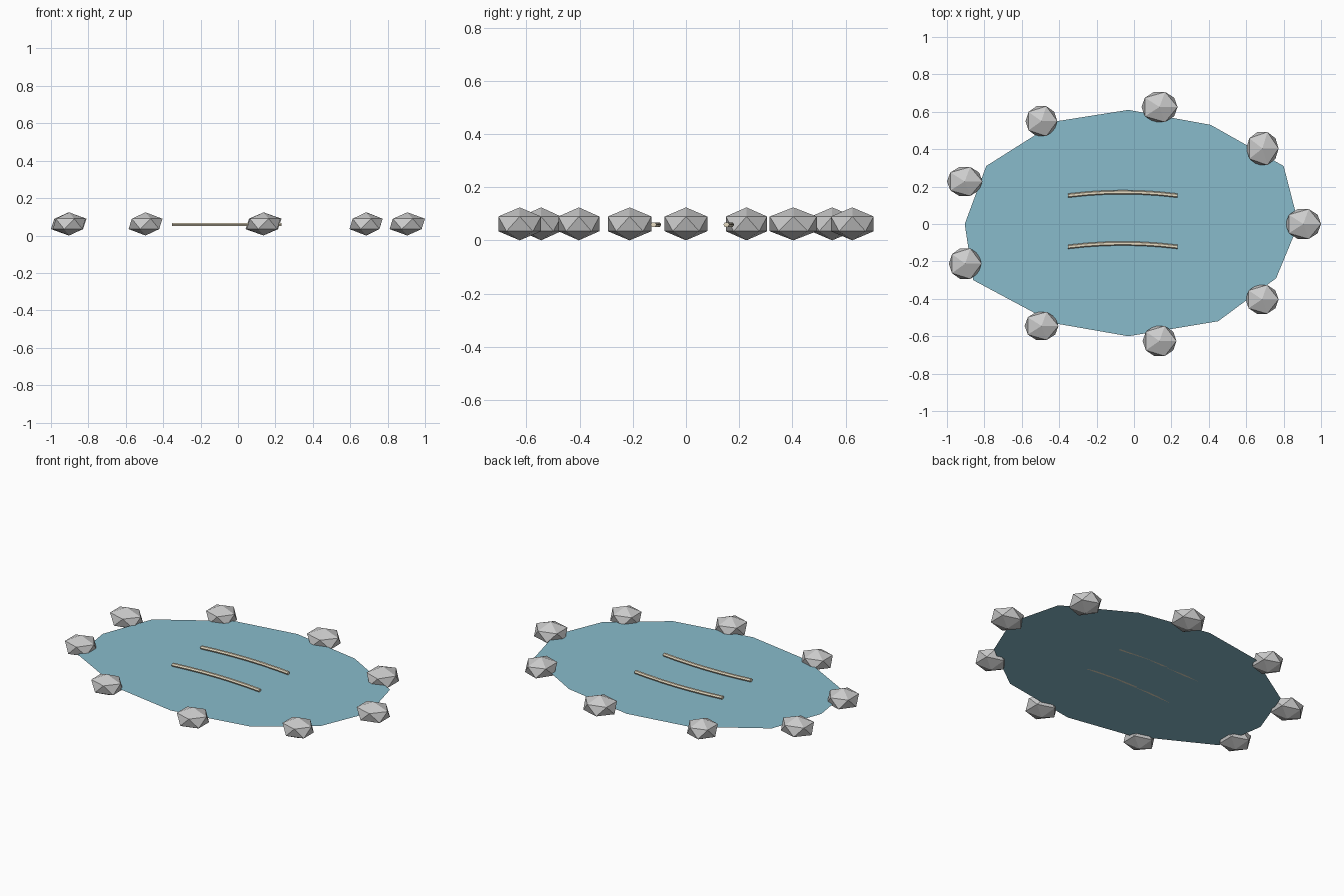
import bpy, bmesh
from mathutils import Matrix

if "Cube" in bpy.data.objects:
    bpy.data.objects.remove(bpy.data.objects["Cube"])


def material(name, color):
    m = bpy.data.materials.new(name)
    m.diffuse_color = color
    m.use_nodes = True
    m.node_tree.nodes["Principled BSDF"].inputs["Base Color"].default_value = m.diffuse_color
    return m


def add_object(name, bm, mat=None):
    mesh = bpy.data.meshes.new(name)
    bm.to_mesh(mesh)
    bm.free()
    ob = bpy.data.objects.new(name, mesh)
    bpy.context.collection.objects.link(ob)
    if mat:
        mesh.materials.append(mat)
    return ob


water_mat = material("water", (0.25, 0.5, 0.6, 0.75))
ripple_mat = material("ripple", (0.8, 0.72, 0.55, 1))

# Water sheet: one flat twelve-sided face
outline = [(-0.03, 0.61), (-0.41, 0.55), (-0.79, 0.31), (-0.905, 0), (-0.86, -0.30),
           (-0.43, -0.53), (-0.03, -0.60), (0.45, -0.52), (0.76, -0.29), (0.88, 0),
           (0.80, 0.31), (0.41, 0.53)]
bm = bmesh.new()
bm.faces.new([bm.verts.new((x, y, 0.05)) for x, y in outline])
add_object("water", bm, water_mat)

# Rim stones: flattened icosahedra fitted to x range and y range
stones = [(0.81, 1.0, -0.08, 0.08), (0.60, 0.773, 0.315, 0.492),
          (0.04, 0.233, 0.545, 0.706), (-0.58, -0.41, 0.47, 0.63),
          (-1.0, -0.81, 0.15, 0.305), (-0.99, -0.815, -0.294, -0.13),
          (-0.585, -0.404, -0.62, -0.47), (0.046, 0.227, -0.706, -0.545),
          (0.596, 0.773, -0.48, -0.326)]
for i, (x0, x1, y0, y1) in enumerate(stones):
    bm = bmesh.new()
    bmesh.ops.create_icosphere(bm, subdivisions=1, radius=1)
    xs = [v.co.x for v in bm.verts]
    ys = [v.co.y for v in bm.verts]
    sx, sy = (x1 - x0) / (max(xs) - min(xs)), (y1 - y0) / (max(ys) - min(ys))
    bm.transform(Matrix.Translation(((x0 + x1) / 2, (y0 + y1) / 2, 0.062))
                 @ Matrix.Diagonal((sx, sy, 0.062, 1)))
    add_object(f"rim_stone_{i + 1}", bm)

# Ripples: thin gently bowed six-sided bars
section = [(-0.011, 0), (-0.006, 0.009), (0.006, 0.009),
           (0.011, 0), (0.006, -0.009), (-0.006, -0.009)]
for name, y in (("front_ripple", -0.122), ("back_ripple", 0.152)):
    bm = bmesh.new()
    rings = []
    for k in range(7):
        t = k / 3 - 1
        rings.append([bm.verts.new((-0.06 + 0.292 * t, y + 0.018 * (1 - t * t) + dy,
                                    0.059 + dz)) for dy, dz in section])
    for a, b in zip(rings, rings[1:]):
        for j in range(6):
            n = (j + 1) % 6
            bm.faces.new((a[j], a[n], b[n], b[j]))
    bm.faces.new(rings[0])
    bm.faces.new(rings[-1])
    bmesh.ops.recalc_face_normals(bm, faces=bm.faces)
    add_object(name, bm, ripple_mat)
